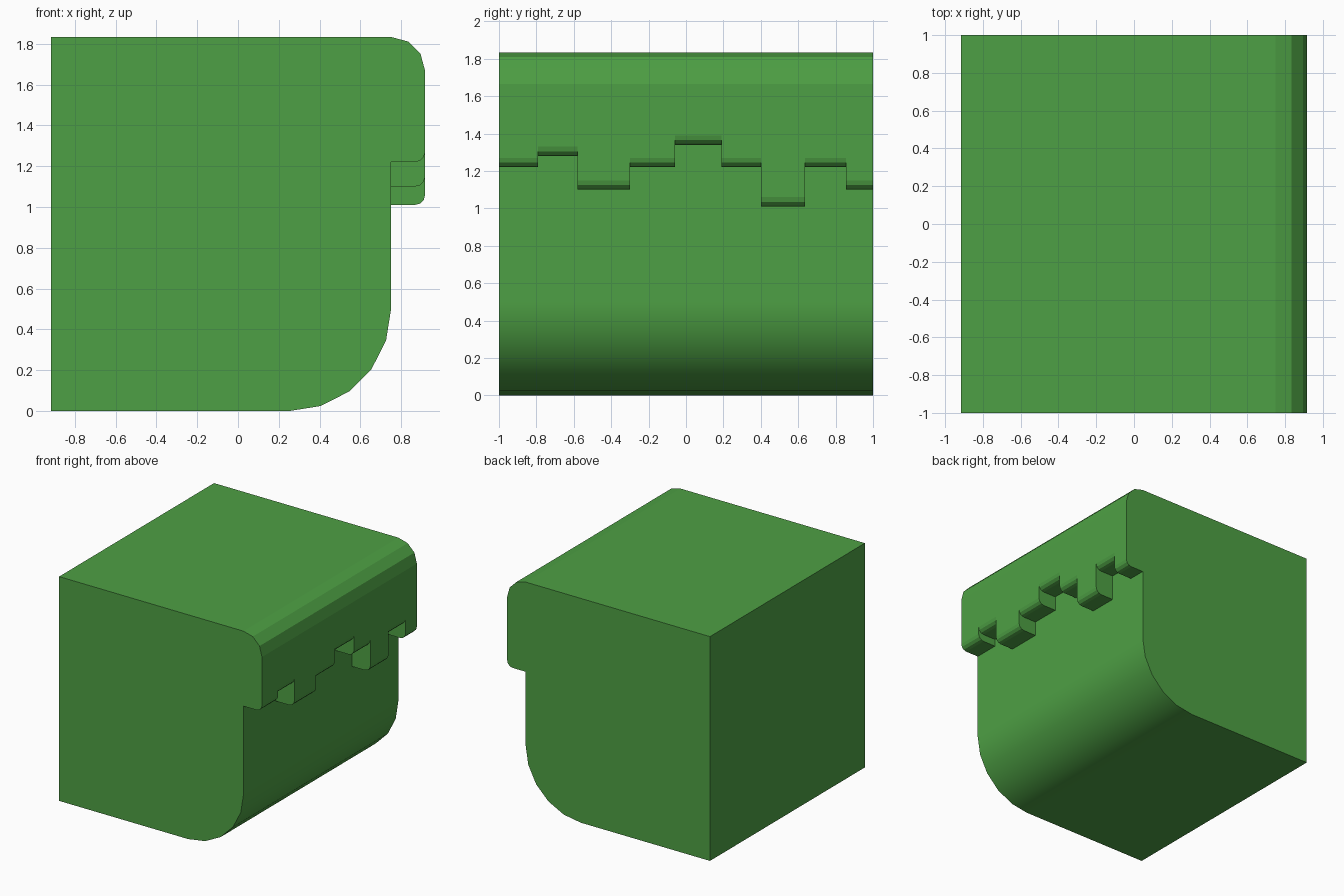
import bpy, bmesh, math

if "Cube" in bpy.data.objects:
    bpy.data.objects.remove(bpy.data.objects["Cube"])

W, H, WALL = 0.917, 1.833, 0.75      # half width, height, recessed wall x
R_LOW, R_TOP, R_LIP = 0.5, 0.167, 0.05

# lip strips along y: boundaries and the lower edge height of each strip
YS = [-1, -0.79, -0.58, -0.30, -0.06, 0.19, 0.40, 0.635, 0.855, 1]
ZS = [1.22, 1.28, 1.10, 1.22, 1.34, 1.22, 1.01, 1.22, 1.10]
LEVELS = sorted(set(ZS))


def arc(cx, cz, r, a0, a1, n):
    angles = [math.radians(a0 + (a1 - a0) * i / n) for i in range(n + 1)]
    return [(cx + r * math.cos(a), cz + r * math.sin(a)) for a in angles]


def under(b):
    """Underside of the overhanging lip at height b."""
    return [(WALL, b)] + arc(W - R_LIP, b + R_LIP, R_LIP, -90, 0, 3)


def profile(b):
    """Full cross-section, and how many of its edges are smooth."""
    low = [(-W, 0)] + arc(WALL - R_LOW, R_LOW, R_LOW, -90, 0, 5)
    low += [(WALL, l) for l in LEVELS if l < b]
    lip = under(b) + [(W, l + R_LIP) for l in LEVELS if l > b]
    top = arc(W - R_TOP, H - R_TOP, R_TOP, 0, 90, 3) + [(-W, H)]
    return low + lip + top, len(low)


bm = bmesh.new()


def face(points, smooth=False):
    f = bm.faces.new([bm.verts.new(p) for p in points])
    f.smooth = smooth


def flat_face(points, y, flip=False):
    pts = [(x, y, z) for x, z in points]
    face(pts[::-1] if flip else pts)


# strips of the block
for y0, y1, b in zip(YS, YS[1:], ZS):
    pts, n_smooth = profile(b)
    for i, (x0, z0) in enumerate(pts):
        x1, z1 = pts[(i + 1) % len(pts)]
        face([(x0, y0, z0), (x0, y1, z0), (x1, y1, z1), (x1, y0, z1)], i < n_smooth)

# side faces of the steps in the lip
for y, a, b in zip(YS[1:], ZS, ZS[1:]):
    lo, hi = min(a, b), max(a, b)
    mid = [l for l in LEVELS if lo < l < hi]
    outline = under(lo) + [(W, l + R_LIP) for l in mid]
    outline += under(hi)[::-1] + [(WALL, l) for l in mid[::-1]]
    flat_face(outline, y, a < b)

# front and back end caps
flat_face(profile(ZS[0])[0], -1)
flat_face(profile(ZS[-1])[0], 1, True)

bmesh.ops.remove_doubles(bm, verts=bm.verts, dist=0.0005)
for e in bm.edges:
    e.smooth = all(f.smooth for f in e.link_faces)

mesh = bpy.data.meshes.new("grass_block")
bm.to_mesh(mesh)
bm.free()
block = bpy.data.objects.new("grass_block", mesh)
bpy.context.collection.objects.link(block)

green = bpy.data.materials.new("grass green")
green.diffuse_color = (0.076, 0.352, 0.058, 1)
green.use_nodes = True
green.node_tree.nodes["Principled BSDF"].inputs["Base Color"].default_value = green.diffuse_color
mesh.materials.append(green)

# keep the large walls flat next to the smooth lower curve
mod = block.modifiers.new("weighted normals", 'WEIGHTED_NORMAL')
mod.weight = 100
mod.keep_sharp = True
